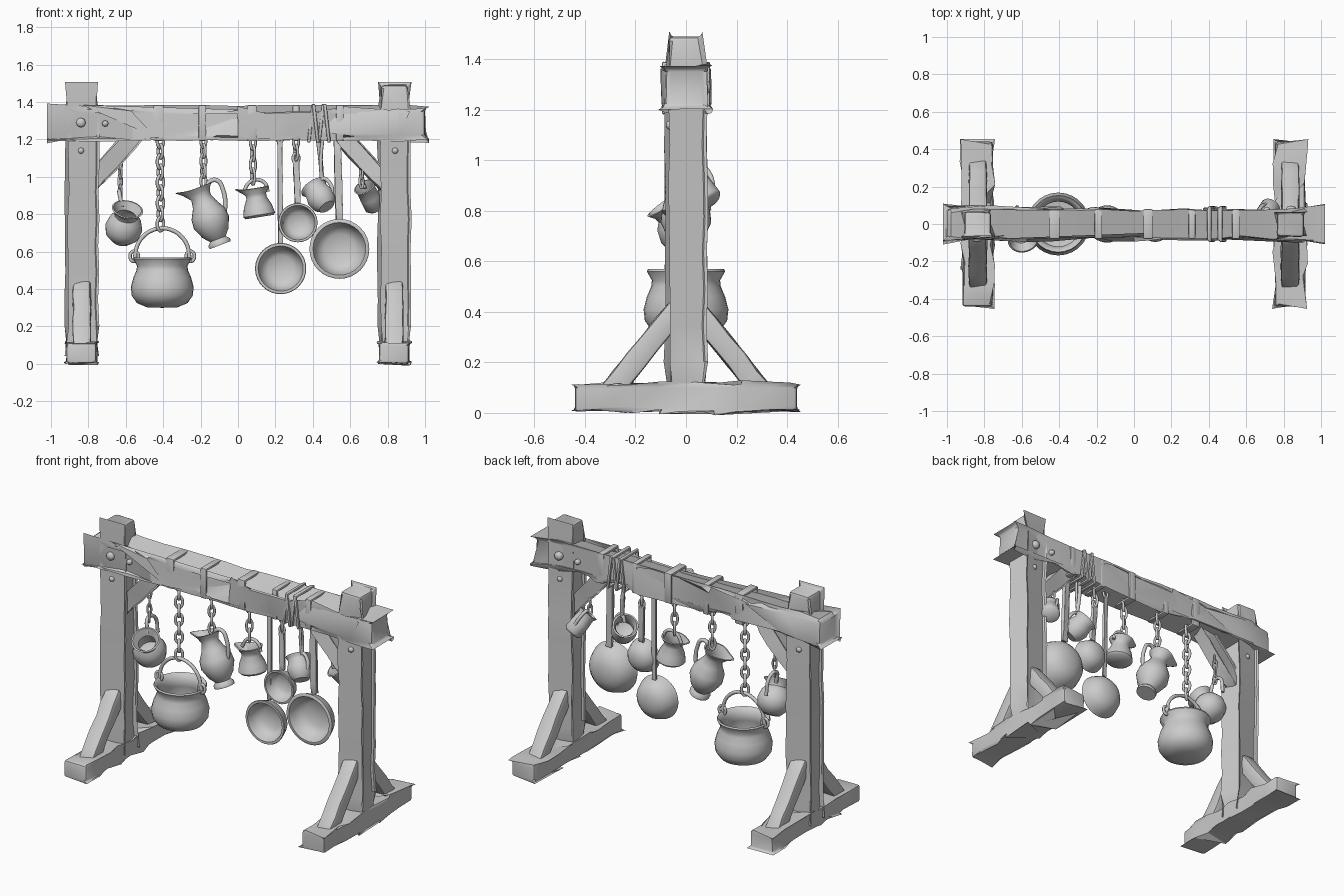
import bpy, bmesh, math, random
from mathutils import Vector, Matrix

random.seed(4)
if "Cube" in bpy.data.objects:
    bpy.data.objects.remove(bpy.data.objects["Cube"], do_unlink=True)

grey = bpy.data.materials.new("plain_grey")
grey.use_nodes = True
grey.diffuse_color = (0.6, 0.6, 0.6, 1)
grey.node_tree.nodes["Principled BSDF"].inputs["Base Color"].default_value = grey.diffuse_color


def finish(name, bm, angle=40):
    mesh = bpy.data.meshes.new(name)
    bmesh.ops.recalc_face_normals(bm, faces=bm.faces)
    bm.to_mesh(mesh)
    bm.free()
    mesh.materials.append(grey)
    ob = bpy.data.objects.new(name, mesh)
    bpy.context.collection.objects.link(ob)
    bpy.ops.object.select_all(action="DESELECT")
    ob.select_set(True)
    bpy.context.view_layer.objects.active = ob
    bpy.ops.object.shade_smooth_by_angle(angle=math.radians(angle))
    return ob


def timber(name, start, end, wide, deep, cuts=7, waist=0.0, rough=0.004):
    """Hewn beam from start to end; wide lies across, deep lies along the other side."""
    start, end = Vector(start), Vector(end)
    axis = end - start
    side = Vector((0, 1, 0)) if abs(axis.y) < 0.01 else Vector((1, 0, 0))
    up = axis.normalized().cross(side)
    bm = bmesh.new()
    bmesh.ops.create_cube(bm, size=1)
    long_edges = [e for e in bm.edges if abs(e.verts[0].co.z - e.verts[1].co.z) > 0.5]
    bmesh.ops.subdivide_edges(bm, edges=long_edges, cuts=cuts)
    corners = [e for e in bm.edges if len(e.link_faces) == 2 and e.calc_face_angle() > 1]
    for v in bm.verts:
        t = v.co.z + 0.5
        slim = 1 - waist * math.sin(math.pi * t) ** 0.7 if 0 < t < 1 else 1
        shake = [random.uniform(-rough, rough) for _ in range(2)]
        v.co = (start + axis * t + side * (v.co.x * wide * slim + shake[0])
                + up * (v.co.y * deep * slim + shake[1]))
    bmesh.ops.bevel(bm, geom=corners, offset=min(wide, deep) * 0.13, segments=2,
                    profile=0.5, affect="EDGES", clamp_overlap=True)
    return finish(name, bm, 35)


def lathe(name, profile, origin, axis=(0, 0, 1), spout=None, lip=0.0, steps=28):
    """Turned vessel; the profile lists radius and height, outside then inside."""
    turn = Vector(axis).to_track_quat("Z", "Y")
    bm = bmesh.new()
    verts = [bm.verts.new((r, 0, h)) for r, h in profile]
    edges = [bm.edges.new(pair) for pair in zip(verts, verts[1:])]
    bmesh.ops.spin(bm, geom=verts + edges, cent=(0, 0, 0), axis=(0, 0, 1),
                   angle=math.tau, steps=steps, use_duplicate=False)
    bmesh.ops.remove_doubles(bm, verts=bm.verts, dist=0.0005)
    if spout:
        pull = turn.inverted() @ Vector(spout)
        pull.z = 0
        pull.normalize()
        top = max(h for r, h in profile)
        for v in bm.verts:
            flat = Vector((v.co.x, v.co.y, 0))
            if flat.length > 0.01 and v.co.z > top * 0.8:
                near = max(0, flat.normalized().dot(pull)) ** 6
                v.co += (pull * lip + Vector((0, 0, lip * 0.3))) * near * (v.co.z / top - 0.8) * 5
    bmesh.ops.transform(bm, verts=bm.verts,
                        matrix=Matrix.Translation(origin) @ turn.to_matrix().to_4x4())
    return finish(name, bm, 50)


def tube(name, points, radius, closed=False, smooth=True):
    """Round bar along a path."""
    curve = bpy.data.curves.new(name, "CURVE")
    curve.dimensions = "3D"
    curve.bevel_depth, curve.bevel_resolution, curve.resolution_u = radius, 2, 5
    curve.use_fill_caps = True
    line = curve.splines.new("BEZIER" if smooth else "POLY")
    pts = line.bezier_points if smooth else line.points
    pts.add(len(points) - 1)
    for p, co in zip(pts, points):
        if smooth:
            p.co, p.handle_left_type, p.handle_right_type = co, "AUTO", "AUTO"
        else:
            p.co = (*co, 1)
    line.use_cyclic_u = closed
    curve.materials.append(grey)
    ob = bpy.data.objects.new(name, curve)
    bpy.context.collection.objects.link(ob)
    bpy.ops.object.select_all(action="DESELECT")
    ob.select_set(True)
    bpy.context.view_layer.objects.active = ob
    bpy.ops.object.convert(target="MESH")
    bpy.ops.object.shade_smooth_by_angle(angle=math.radians(50))


def chain(name, x, y, top, bottom, link=0.075, half=0.016, bar=0.008):
    count = max(1, round((top - bottom) / (link * 0.75)))
    pitch = (top - bottom) / count
    for i in range(count):
        mid = top - pitch * (i + 0.5)
        turn = math.radians(35 + 90 * (i % 2))
        ring = []
        for k in range(8):
            a = math.tau * k / 8
            s = half * math.cos(a)
            ring.append((x + s * math.cos(turn), y + s * math.sin(turn),
                         mid + pitch * 0.66 * math.sin(a)))
        tube(f"{name}_link_{i + 1}", ring, bar, closed=True)


def band(name, x, wide, half_y=0.079, low=1.205, high=1.372, lean=0.0):
    """Strap around the cross beam."""
    bm = bmesh.new()
    loops = []
    for s in (-0.5, 0.5):
        for grow in (0, 0.012):
            ring = [(-1, low), (1, low), (1, high), (-1, high)]
            loops.append([bm.verts.new((x + s * wide + lean * (z - 1.29), sy * (half_y - 0.012 + grow),
                                        z + math.copysign(grow, z - 1.29))) for sy, z in ring])
    order = [loops[0], loops[1], loops[3], loops[2]]
    for a, b in zip(order, order[1:] + order[:1]):
        for k in range(4):
            n = (k + 1) % 4
            bm.faces.new((a[k], a[n], b[n], b[k]))
    edges = [e for e in bm.edges if all(v in loops[1] + loops[3] for v in e.verts)]
    bmesh.ops.bevel(bm, geom=edges, offset=0.007, segments=2, profile=0.5, affect="EDGES")
    finish(name, bm)


def peg(name, x, y, z, r=0.022):
    lathe(name, [(0, 0.012), (r * 0.7, 0.009), (r, 0), (r, -0.02)], (x, y, z),
          (0, math.copysign(1, y), 0), steps=8)


# Frame: two posts on braced feet joined by a cross beam
timber("cross_beam", (-1, 0, 1.288), (1, 0, 1.288), 0.17, 0.165, cuts=13, waist=0.14)
for side, label in ((1, "left"), (-1, "right")):
    px = 0.835 * side
    timber(f"{label}_post", (px, 0, 0.06), (px, 0, 1.49), 0.135, 0.145, cuts=9)
    timber(f"{label}_foot", (px, -0.44, 0.06), (px, 0.44, 0.06), 0.16, 0.105)
    timber(f"{label}_upper_brace", (0.80 * side, 0, 0.95), (0.53 * side, 0, 1.25), 0.075, 0.085, cuts=4)
    for face, end in ((-1, "front"), (1, "back")):
        timber(f"{label}_{end}_foot_brace", (px, 0.31 * face, 0.07), (px, 0.03 * face, 0.42),
               0.095, 0.085, cuts=4)
        peg(f"{label}_{end}_beam_peg", 0.84 * side, 0.086 * face, 1.29, 0.026)
        peg(f"{label}_{end}_inner_peg", 0.71 * side, 0.08 * face, 1.285, 0.017)
        peg(f"{label}_{end}_post_peg", 0.84 * side, 0.068 * face, 1.14, 0.017)

# Straps and rope windings on the beam
for i, (x, wide) in enumerate(((-0.425, 0.055), (-0.19, 0.04), (0.075, 0.05), (0.31, 0.035), (0.545, 0.04))):
    band(f"beam_strap_{i + 1}", x, wide)
for i, x in enumerate((0.39, 0.415, 0.445, 0.475)):
    band(f"rope_winding_{i + 1}", x, 0.018, 0.088 + 0.008 * (i % 2), 1.195, 1.378, 0.12 * (-1) ** i)

# Cauldron on a chain
cx = -0.405
lathe("cauldron", [(0, 0.30), (0.08, 0.302), (0.135, 0.325), (0.163, 0.365), (0.168, 0.41), (0.155, 0.46),
                   (0.138, 0.50), (0.135, 0.525), (0.155, 0.56), (0.15, 0.57), (0.138, 0.563), (0.12, 0.525),
                   (0.125, 0.49), (0.145, 0.42), (0.12, 0.34), (0, 0.32)], (cx, 0, 0))
arch = [(cx + 0.145 * math.cos(a), 0, 0.575 + 0.15 * math.sin(a))
        for a in [math.pi * k / 8 for k in range(9)]]
tube("cauldron_handle", [(cx + 0.15, 0, 0.545)] + arch + [(cx - 0.15, 0, 0.545)], 0.011)
for s in (-1, 1):
    tube(f"cauldron_ear_{s}", [(cx + s * 0.15 + 0.022 * math.cos(a), 0, 0.575 + 0.028 * math.sin(a))
                               for a in [math.tau * k / 6 for k in range(6)]], 0.009, closed=True)
chain("cauldron_chain", -0.415, 0, 1.22, 0.72, half=0.02, bar=0.009)

# Small round pot, tipped forward
pot = [(0, 0), (0.05, 0.004), (0.09, 0.045), (0.1, 0.09), (0.085, 0.14), (0.062, 0.165), (0.065, 0.185),
       (0.085, 0.21), (0.076, 0.212), (0.05, 0.17), (0.075, 0.13), (0.075, 0.06), (0, 0.02)]
lathe("round_pot", pot, (-0.625, 0.035, 0.655), (0.16, -0.55, 0.8))
tube("round_pot_handle", [(-0.62, -0.02, 0.84), (-0.635, 0.0, 0.92), (-0.63, 0.06, 0.91), (-0.625, 0.09, 0.80)], 0.011)
chain("round_pot_chain", -0.63, 0.01, 1.10, 0.90, half=0.011, bar=0.006)

# Pitcher with a spout
jug = [(0, 0), (0.06, 0), (0.062, 0.015), (0.045, 0.035), (0.075, 0.07), (0.1, 0.13), (0.095, 0.18), (0.065, 0.235),
       (0.05, 0.275), (0.058, 0.305), (0.075, 0.33), (0.066, 0.33), (0.042, 0.275), (0.08, 0.18), (0.07, 0.09), (0, 0.05)]
lathe("pitcher", jug, (-0.095, 0, 0.635), (-0.36, 0, 0.93), spout=(-1, 0, 0), lip=0.05)
tube("pitcher_handle", [(-0.165, 0, 0.935), (-0.15, 0, 0.975), (-0.11, 0, 0.98), (-0.08, 0, 0.93),
                        (-0.068, 0, 0.85), (-0.075, 0, 0.80)], 0.012)
chain("pitcher_chain", -0.185, 0, 1.22, 0.95)

# Cups
cup = [(0, 0), (0.075, 0), (0.086, 0.012), (0.075, 0.06), (0.054, 0.105), (0.056, 0.125), (0.075, 0.155),
       (0.066, 0.157), (0.044, 0.11), (0.065, 0.05), (0, 0.02)]
lathe("pouring_cup", cup, (0.115, -0.01, 0.785), (-0.16, 0, 1), spout=(-1, 0, 0), lip=0.035)
tube("pouring_cup_handle", [(0.03, 0, 0.92), (0.06, 0, 0.97), (0.10, 0, 0.985), (0.145, 0, 0.965), (0.16, 0, 0.92)], 0.010)
chain("pouring_cup_chain", 0.08, 0, 1.22, 0.97)
mug = [(0, 0), (0.045, 0), (0.066, 0.025), (0.076, 0.07), (0.064, 0.115), (0.066, 0.13), (0.076, 0.145),
       (0.066, 0.147), (0.052, 0.115), (0.06, 0.05), (0, 0.02)]
lathe("tilted_mug", mug, (0.475, -0.04, 0.84), (-0.5, 0.5, 0.75))
tube("tilted_mug_handle", [(0.43, 0, 0.95), (0.45, 0, 0.99), (0.495, -0.01, 0.96), (0.505, -0.03, 0.89)], 0.011)
tube("tilted_mug_rope", [(0.425, 0, 1.22), (0.44, 0.01, 1.10), (0.45, 0, 0.98)], 0.012)
tube("tilted_mug_cord", [(0.455, 0, 1.22), (0.445, -0.01, 1.12), (0.445, 0, 0.99)], 0.009)
beaker = [(0, 0), (0.045, 0), (0.056, 0.012), (0.054, 0.08), (0.05, 0.13), (0.06, 0.15), (0.052, 0.152), (0.04, 0.12), (0.04, 0.03), (0, 0.02)]
lathe("small_beaker", beaker, (0.735, 0.095, 0.835), (-0.4, -0.55, 0.75))
tube("small_beaker_handle", [(0.68, 0.03, 0.94), (0.66, 0.05, 0.98), (0.68, 0.09, 0.95), (0.715, 0.11, 0.88)], 0.010)
chain("small_beaker_chain", 0.66, 0.02, 1.10, 0.95, half=0.011, bar=0.007)


# Pans hanging with their open side forward
def pan(name, x, z, r, depth, bar, top, handle_x):
    shape = [(0, 0), (0.35, 0.05), (0.62, 0.18), (0.84, 0.45), (0.94, 0.75), (1, 0.97), (0.98, 1),
             (0.88, 1), (0.82, 0.75), (0.7, 0.45), (0.5, 0.3), (0, 0.22)]
    lathe(name, [(a * r, b * depth) for a, b in shape], (x, depth / 2, z), (0, -1, 0), steps=32)
    timber(f"{name}_handle", (x, -0.01, z + r * 0.93), (handle_x, 0, top), bar * 0.6, bar, cuts=5, rough=0.001)
    ring = [(handle_x + 0.016 * math.cos(a), 0, top + 0.02 + 0.025 * math.sin(a))
            for a in [math.tau * k / 8 for k in range(8)]]
    tube(f"{name}_eye", ring, 0.008, closed=True)


pan("small_pan", 0.32, 0.755, 0.105, 0.10, 0.03, 1.08, 0.31)
chain("small_pan_chain", 0.31, 0, 1.22, 1.10)
pan("middle_pan", 0.228, 0.51, 0.137, 0.115, 0.024, 1.19, 0.224)
pan("large_pan", 0.542, 0.615, 0.16, 0.125, 0.036, 1.19, 0.53)
